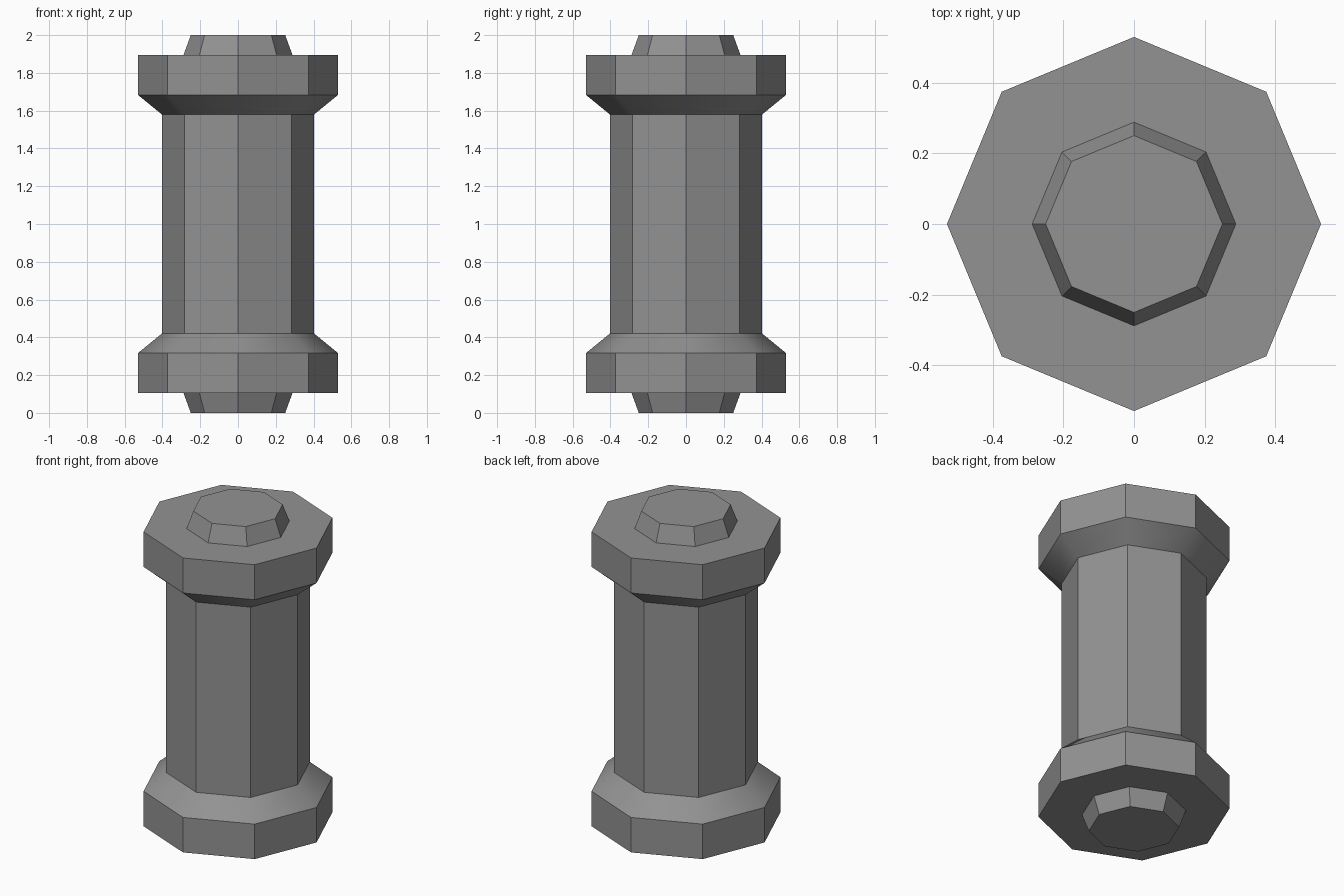
import bpy, bmesh, math

if "Cube" in bpy.data.objects:
    bpy.data.objects.remove(bpy.data.objects["Cube"])

SIDES = 8
# Lower half outline (radius, height): stud, end flange, chamfer, shaft
half = [(0.25, 0.0), (0.288, 0.104), (0.529, 0.104), (0.529, 0.317), (0.402, 0.421)]
# Mirror the outline about mid height
profile = half + [(r, 2.0 - z) for r, z in reversed(half)]

bm = bmesh.new()
rings = []
for r, z in profile:
    rings.append([bm.verts.new((r * math.cos(math.tau * i / SIDES),
                                r * math.sin(math.tau * i / SIDES), z))
                  for i in range(SIDES)])

# Side walls between neighbouring rings
for low, high in zip(rings, rings[1:]):
    for i in range(SIDES):
        j = (i + 1) % SIDES
        bm.faces.new((low[i], low[j], high[j], high[i]))

# Flat end caps
bm.faces.new(list(reversed(rings[0])))
bm.faces.new(rings[-1])
bmesh.ops.recalc_face_normals(bm, faces=bm.faces[:])

mesh = bpy.data.meshes.new("flanged_octagonal_canister")
bm.to_mesh(mesh)
bm.free()
canister = bpy.data.objects.new("flanged_octagonal_canister", mesh)
bpy.context.collection.objects.link(canister)

# Dark grey finish
dark = bpy.data.materials.new("dark_grey")
dark.diffuse_color = (0.288, 0.288, 0.288, 1.0)
dark.use_nodes = True
dark.node_tree.nodes["Principled BSDF"].inputs["Base Color"].default_value = dark.diffuse_color
mesh.materials.append(dark)

# Smooth only the shallow chamfer edges
bpy.context.view_layer.objects.active = canister
canister.select_set(True)
bpy.ops.object.shade_smooth_by_angle(angle=math.radians(31))
